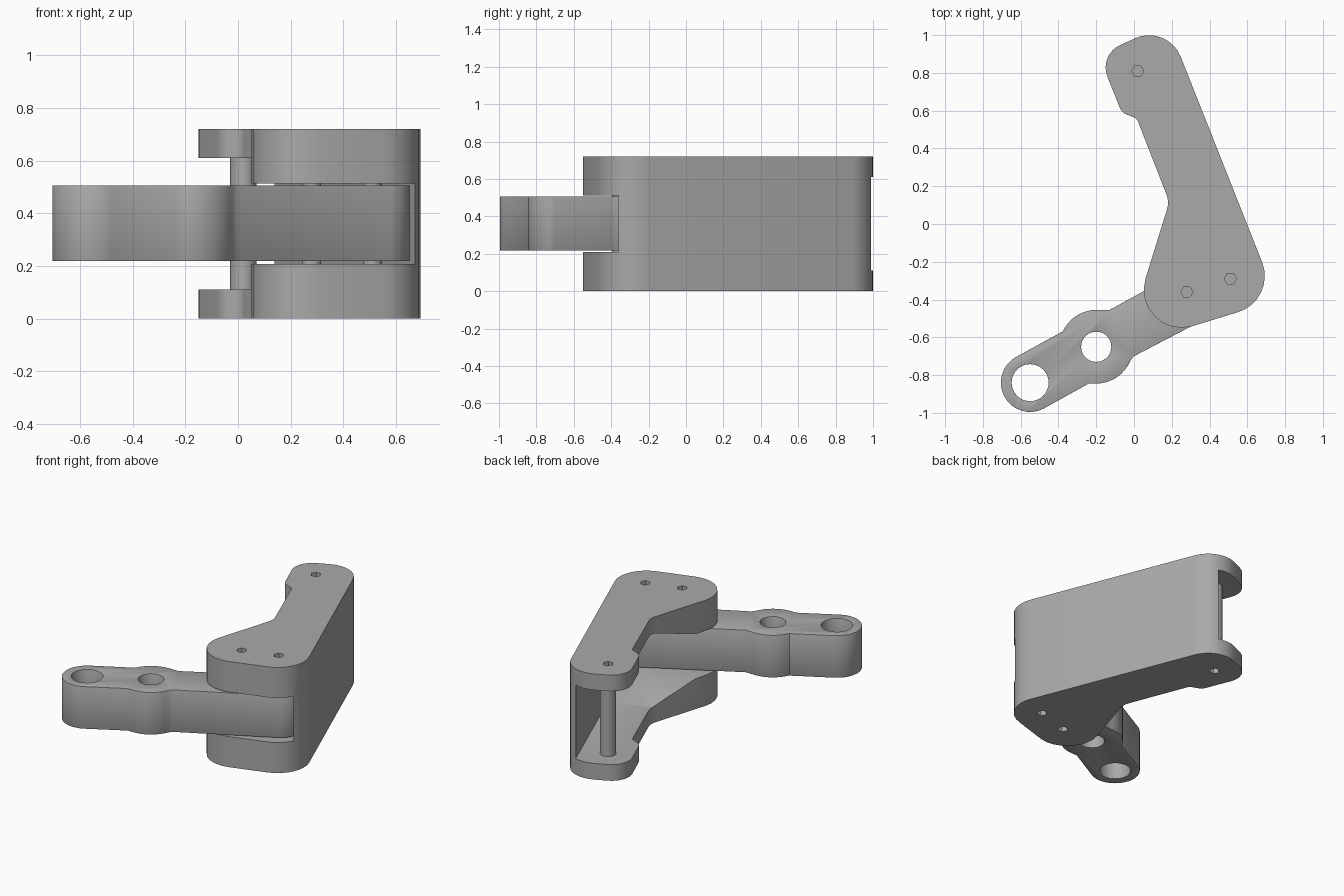
import bpy, bmesh, math
from mathutils import Vector, Matrix

cube = bpy.data.objects.get("Cube")
if cube:
    bpy.data.objects.remove(cube, do_unlink=True)

GREY = (0.4, 0.4, 0.4, 1)
metal = bpy.data.materials.new("plain grey metal")
metal.use_nodes = True
metal.diffuse_color = GREY
metal.node_tree.nodes["Principled BSDF"].inputs["Base Color"].default_value = GREY

HEIGHT = 0.72
PIVOTS = [(0.28, -0.36), (0.51, -0.29)]
ROD = (0.02, 0.81)


def rounded(corners, steps=8):
    """Outline with every corner (x, y, radius) filleted."""
    pts = []
    for i, (x, y, r) in enumerate(corners):
        p = Vector((x, y))
        a = (Vector(corners[i - 1][:2]) - p).normalized()
        b = (Vector(corners[(i + 1) % len(corners)][:2]) - p).normalized()
        half = a.angle(b) / 2
        centre = p + (a + b).normalized() * r / math.sin(half)
        start = p + a * r / math.tan(half) - centre
        end = p + b * r / math.tan(half) - centre
        sweep = math.atan2(start.cross(end), start.dot(end))
        for k in range(steps + 1):
            pts.append(centre + Matrix.Rotation(sweep * k / steps, 2) @ start)
    return pts


def prism(name, outline, low, high, matrix=Matrix()):
    """Extrude a flat outline from low to high along local z."""
    bm = bmesh.new()
    face = bm.faces.new([bm.verts.new((p[0], p[1], low)) for p in outline])
    ext = bmesh.ops.extrude_face_region(bm, geom=[face])["geom"]
    top = [v for v in ext if isinstance(v, bmesh.types.BMVert)]
    bmesh.ops.translate(bm, verts=top, vec=(0, 0, high - low))
    bmesh.ops.transform(bm, matrix=matrix, verts=bm.verts)
    bmesh.ops.recalc_face_normals(bm, faces=bm.faces)
    mesh = bpy.data.meshes.new(name)
    bm.to_mesh(mesh)
    bm.free()
    mesh.materials.append(metal)
    ob = bpy.data.objects.new(name, mesh)
    bpy.context.collection.objects.link(ob)
    return ob


def cylinder(name, centre, radius, low, high, sides=32):
    ring = [(centre[0] + radius * math.cos(math.tau * k / sides),
             centre[1] + radius * math.sin(math.tau * k / sides)) for k in range(sides)]
    return prism(name, ring, low, high)


def activate(ob):
    bpy.ops.object.select_all(action='DESELECT')
    ob.select_set(True)
    bpy.context.view_layer.objects.active = ob


def cut(ob, cutter):
    cutter.hide_render = True
    mod = ob.modifiers.new("cut", 'BOOLEAN')
    mod.operation = 'DIFFERENCE'
    mod.solver = 'EXACT'
    mod.object = cutter
    activate(ob)
    bpy.ops.object.modifier_apply(modifier=mod.name)
    bpy.data.objects.remove(cutter, do_unlink=True)


def smooth(ob):
    activate(ob)
    bpy.ops.object.shade_smooth_by_angle(angle=math.radians(30))


# Bracket: two matching cheeks joined by a wall on the left side
bracket = prism("bracket", rounded([
    (0.178, 1.061, 0.18), (-0.187, 0.896, 0.13), (-0.065, 0.59, 0.06),
    (0.015, 0.558, 0.03), (0.187, 0.117, 0.12), (-0.052, -0.652, 0.2),
    (0.758, -0.403, 0.2)]), 0, HEIGHT)

# Cavity: wide at the rod end, narrowing to a slot around the link
along = Vector((0.368, -0.93, 0)).normalized()
up = Vector((0, 0, 1))
inward = along.cross(up)
frame = Matrix((along, up, inward)).transposed().to_4x4()
frame.translation = (0.14, 0.985, 0)
lower = [(-0.5, 0.11), (0.84, 0.11), (1.1, 0.208), (2, 0.208)]
upper = [(u, HEIGHT - z) for u, z in reversed(lower)]
cut(bracket, prism("cavity_cutter", lower + upper, 0, 1.5, frame))

# Hexagonal sockets on both outer faces
for spot in PIVOTS + [ROD]:
    for low in (-0.06, HEIGHT - 0.06):
        cut(bracket, cylinder("socket_cutter", spot, 0.032, low, low + 0.12, 6))
smooth(bracket)

# Link arm: rounded ends, bulge around the middle bore
tilt = math.radians(28)
axis, side = Vector((math.cos(tilt), math.sin(tilt))), Vector((-math.sin(tilt), math.cos(tilt)))


def arc(centre, radius, begin, end, steps=16):
    return [Vector(centre) + radius * (axis * math.cos(a) + side * math.sin(a))
            for a in (math.radians(begin + (end - begin) * k / steps) for k in range(steps + 1))]


bore_end, bore_mid, inner_end = (-0.55, -0.84), (-0.2, -0.65), (0.51, -0.27)
outline = (arc(inner_end, 0.145, -90, 90)
           + [Vector((-0.13, -0.455))] + arc(bore_mid, 0.195, 62, 130, 8)
           + [Vector((-0.38, -0.57))] + arc(bore_end, 0.155, 90, 270)
           + [Vector((-0.24, -0.845))] + arc(bore_mid, 0.195, 242, 310, 8)
           + [Vector((0.0, -0.7))])
link = prism("link_arm", outline, 0.218, 0.505)
cut(link, cylinder("end_bore_cutter", bore_end, 0.098, 0, 1))
cut(link, cylinder("middle_bore_cutter", bore_mid, 0.08, 0, 1))
bevel = link.modifiers.new("edge_break", 'BEVEL')
bevel.width = 0.006
bevel.segments = 2
bevel.limit_method = 'ANGLE'
bevel.angle_limit = math.radians(60)
activate(link)
bpy.ops.object.modifier_apply(modifier=bevel.name)
smooth(link)

# Pins: a rod across the open end and two through the link
smooth(cylinder("end_rod", ROD, 0.05, 0.1, HEIGHT - 0.1))
for name, spot in zip(("pivot_pin", "stop_pin"), PIVOTS):
    smooth(cylinder(name, spot, 0.036, 0.19, HEIGHT - 0.19))
